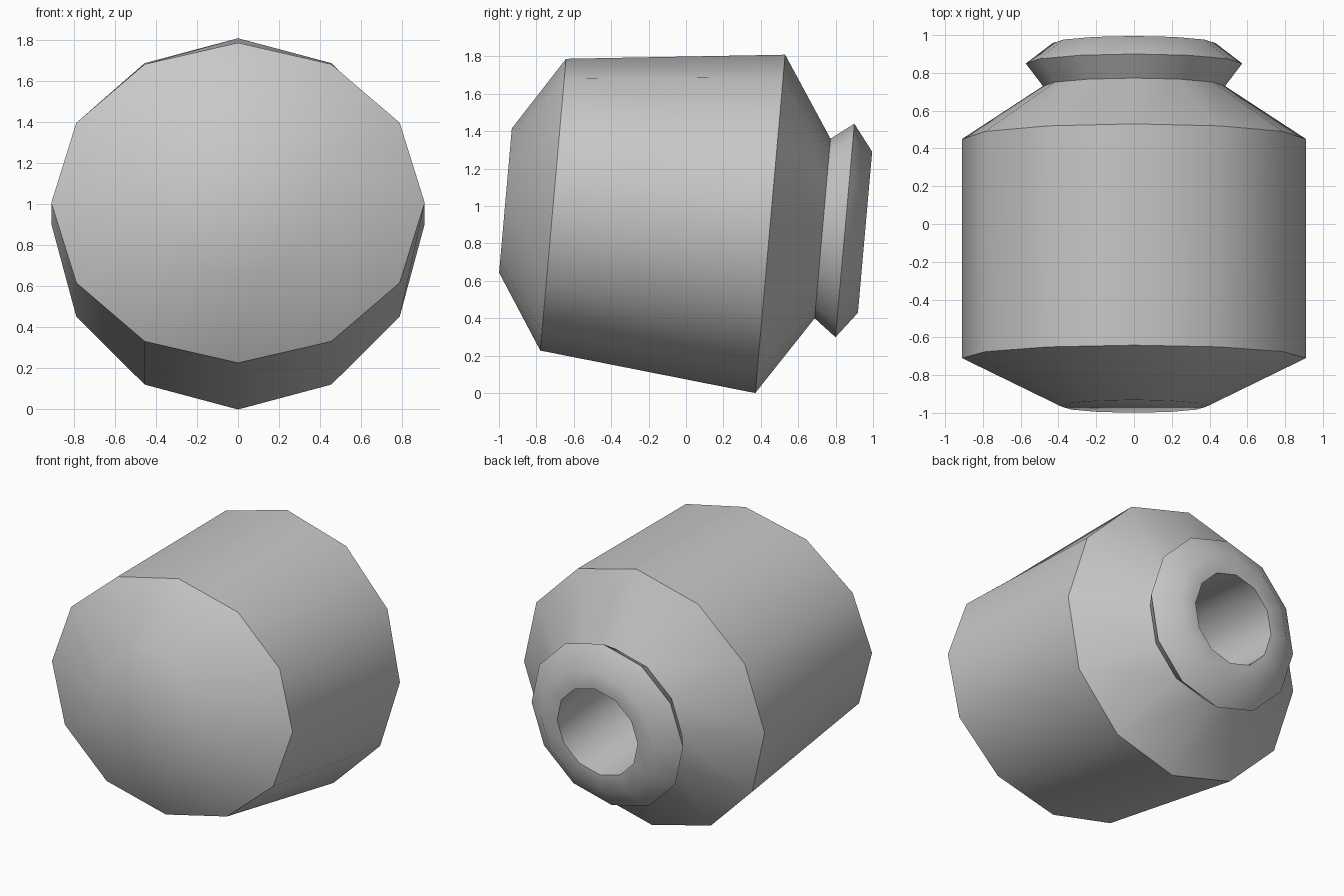
import bpy, bmesh
from math import sin, cos, tau, radians

cube = bpy.data.objects.get("Cube")
if cube:
    bpy.data.objects.remove(cube, do_unlink=True)

# Single plain grey material
GREY = (0.58, 0.58, 0.58, 1)
mat = bpy.data.materials.new("plain grey")
mat.use_nodes = True
mat.diffuse_color = GREY
mat.node_tree.nodes["Principled BSDF"].inputs["Base Color"].default_value = GREY

SIDES = 12

# Rings along the tilted axis, front to back: position, half width, half height
RINGS = [
    (-0.969, 0.387, 0.387),  # flat front cap
    (-0.713, 0.910, 0.783),  # flattened front rim
    (0.452, 0.910, 0.908),   # shoulder edge
    (0.733, 0.482, 0.482),   # neck
    (0.853, 0.573, 0.573),   # lip
    (0.961, 0.432, 0.432),   # lip end
    (0.961, 0.305, 0.305),   # mouth of the bore
    (0.100, 0.305, 0.305),   # bottom of the bore
]


def add_ring(bm, pos, half_w, half_h):
    angles = [tau * i / SIDES for i in range(SIDES)]
    return [bm.verts.new((half_w * sin(a), pos, half_h * cos(a))) for a in angles]


# Body: rings bridged into one closed shell
bm = bmesh.new()
loops = [add_ring(bm, *ring) for ring in RINGS]
for a, b in zip(loops, loops[1:]):
    for i in range(SIDES):
        j = (i + 1) % SIDES
        bm.faces.new((a[i], a[j], b[j], b[i]))
bm.faces.new(loops[0])
bm.faces.new(loops[-1])
bmesh.ops.recalc_face_normals(bm, faces=bm.faces)

mesh = bpy.data.meshes.new("barrel_body")
bm.to_mesh(mesh)
bm.free()
mesh.materials.append(mat)

body = bpy.data.objects.new("barrel_body", mesh)
bpy.context.collection.objects.link(body)
body.location.z = 0.944
body.rotation_euler.x = radians(-5.05)

# Smooth facets, sharp rims
bpy.ops.object.select_all(action="DESELECT")
body.select_set(True)
bpy.context.view_layer.objects.active = body
bpy.ops.object.shade_smooth_by_angle(angle=radians(45))
